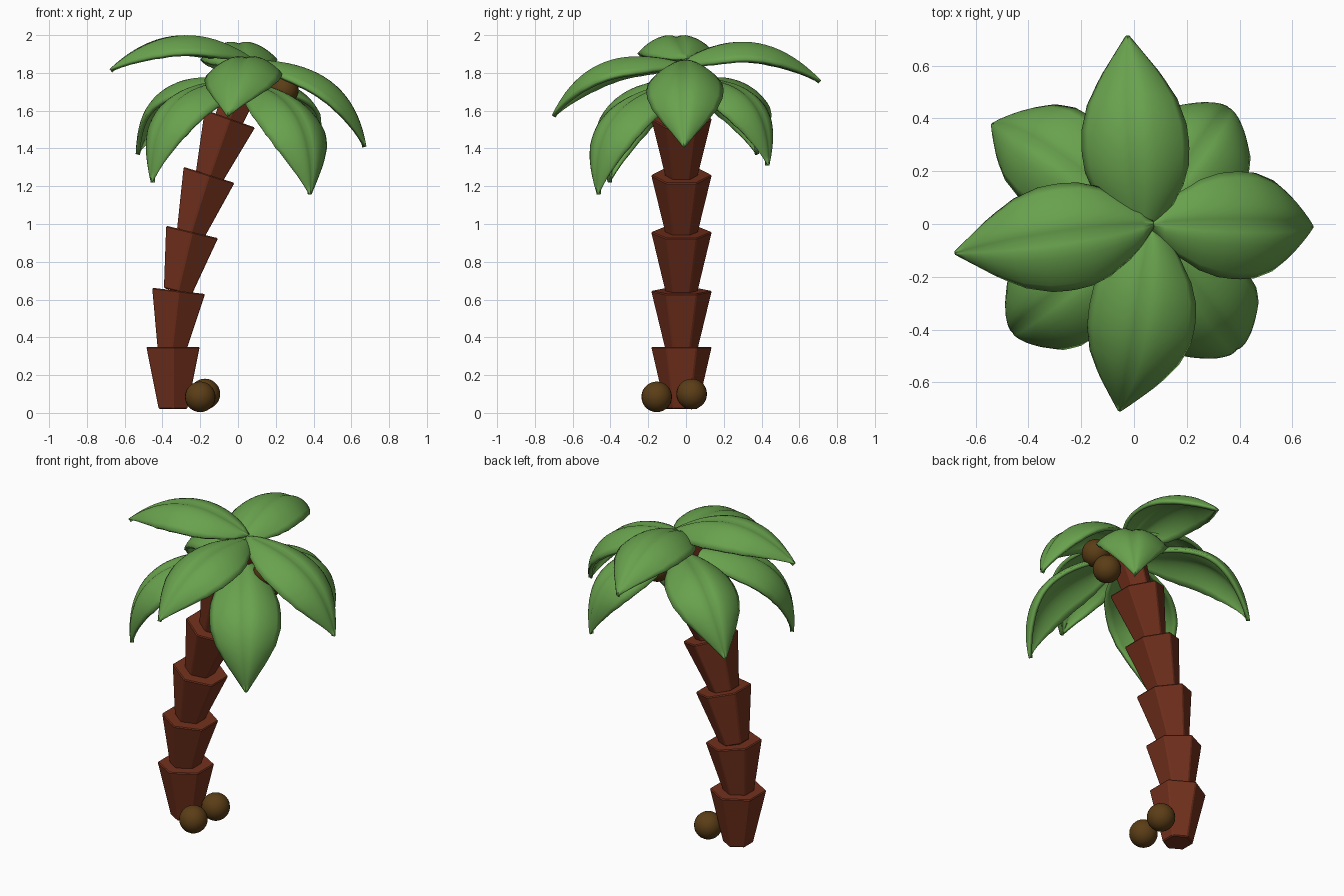
import bpy
from math import sin, cos, pi, radians, exp
from mathutils import Vector

if "Cube" in bpy.data.objects:
    bpy.data.objects.remove(bpy.data.objects["Cube"])


def material(name, color):
    m = bpy.data.materials.new(name)
    m.diffuse_color = (*color, 1)
    m.use_nodes = True
    m.node_tree.nodes["Principled BSDF"].inputs["Base Color"].default_value = m.diffuse_color
    return m


BARK = material("bark", (0.17, 0.03, 0.012))
GREEN = material("leaf_green", (0.14, 0.36, 0.075))
SHELL = material("coconut_brown", (0.105, 0.047, 0.008))


def mesh_object(name, verts, faces, mat):
    me = bpy.data.meshes.new(name)
    me.from_pydata(verts, [], faces)
    me.materials.append(mat)
    ob = bpy.data.objects.new(name, me)
    bpy.context.collection.objects.link(ob)
    return ob


# Trunk: flaring hexagonal segments, each leaning further towards +x
def trunk_segment(name, top_x, top_z, tilt, length, r_top=0.163, r_bottom=0.087):
    ring = [(sin(i * pi / 3), cos(i * pi / 3)) for i in range(5, -1, -1)]
    verts = [(x * r_bottom, y * r_bottom, -length) for x, y in ring]
    verts += [(x * r_top, y * r_top, 0) for x, y in ring]
    faces = [(i, (i + 1) % 6, (i + 1) % 6 + 6, i + 6) for i in range(6)]
    faces += [tuple(range(5, -1, -1)), tuple(range(6, 12))]
    ob = mesh_object(name, verts, faces, BARK)
    ob.location = (top_x, -0.024, top_z)
    ob.rotation_euler = (0, radians(tilt), 0)
    bevel = ob.modifiers.new("bevel", 'BEVEL')
    bevel.width = 0.006
    bevel.segments = 1


segments = [(-0.344, 0.35, 0, 0.33), (-0.314, 0.646, 6.7, 0.315),
            (-0.243, 0.958, 13.5, 0.325), (-0.153, 1.26, 17.5, 0.325),
            (-0.043, 1.558, 19.5, 0.325)]
for i, seg in enumerate(segments):
    trunk_segment(f"trunk_segment_{i + 1}", *seg)
trunk_segment("trunk_segment_6", 0.06, 1.82, 22, 0.30, r_top=0.115)


# Leaves: arched midrib, creased centre, drooping sides
OUTLINE = [(0, 0.02), (0.05, 0.08), (0.1, 0.12), (0.2, 0.172), (0.3, 0.197), (0.42, 0.205),
           (0.55, 0.2), (0.7, 0.172), (0.83, 0.118), (0.93, 0.055), (1, 0.008)]


def half_width(t):
    for (a, wa), (b, wb) in zip(OUTLINE, OUTLINE[1:]):
        if t <= b:
            return wa + (wb - wa) * (t - a) / (b - a)
    return OUTLINE[-1][1]


def leaf(name, base, tip, arch=0.29, shift=0.03, sway=0.0):
    base, tip = Vector(base), Vector(tip)
    chord = tip - base
    side = Vector((0, 0, 1)).cross(chord).normalized()
    ctrl = (base + tip) / 2 + chord.cross(side).normalized() * arch + chord * shift + side * sway
    rows, cols = 20, 16
    verts = []
    for i in range(rows + 1):
        t = i / rows
        mid = base * (1 - t) ** 2 + ctrl * 2 * t * (1 - t) + tip * t * t
        tangent = ((ctrl - base) * (1 - t) + (tip - ctrl) * t).normalized()
        up = tangent.cross(side).normalized()
        w = half_width(t)
        for j in range(cols + 1):
            s = 2 * j / cols - 1
            drop = 0.48 * w * abs(s) ** 2.3 + 0.06 * w * exp(-(s / 0.12) ** 2)
            verts.append(mid + side * (s * w) - up * drop)
    n = cols + 1
    faces = [(i * n + j, (i + 1) * n + j, (i + 1) * n + j + 1, i * n + j + 1)
             for i in range(rows) for j in range(cols)]
    ob = mesh_object(name, verts, faces, GREEN)
    solid = ob.modifiers.new("thickness", 'SOLIDIFY')
    solid.thickness = 0.022
    solid.offset = -1
    smooth(ob, 40)


def smooth(ob, angle):
    bpy.ops.object.select_all(action='DESELECT')
    ob.select_set(True)
    bpy.context.view_layer.objects.active = ob
    bpy.ops.object.shade_smooth_by_angle(angle=radians(angle))


# Upper ring of leaves
leaf("leaf_east", (0.065, 0, 1.87), (0.68, -0.01, 1.41), arch=0.335, shift=0.06)
leaf("leaf_north", (0.03, -0.06, 1.84), (-0.025, 0.715, 1.76), arch=0.335, shift=0)
leaf("leaf_west", (0.075, 0, 1.88), (-0.68, -0.11, 1.82), arch=0.305, shift=0)
leaf("leaf_south", (0.065, 0.0, 1.85), (-0.055, -0.71, 1.575), arch=0.325, sway=0.05)
# Lower ring of leaves
leaf("leaf_northeast", (0.06, 0.0, 1.77), (0.36, 0.44, 1.31), arch=0.40, shift=0.08)
leaf("leaf_northwest", (0.04, 0.0, 1.75), (-0.54, 0.38, 1.37), arch=0.42, shift=0.1, sway=-0.05)
leaf("leaf_southwest", (0.04, -0.02, 1.76), (-0.46, -0.41, 1.22), arch=0.47, shift=0.1)
leaf("leaf_southeast", (0.06, -0.03, 1.75), (0.385, -0.47, 1.155), arch=0.43, shift=0.1)

# Coconuts: two on the ground, two under the crown
for i, pos in enumerate([(-0.20, -0.155, 0.085), (-0.175, 0.03, 0.1),
                         (0.24, -0.05, 1.71), (0.2, 0.0, 1.60)]):
    bpy.ops.mesh.primitive_uv_sphere_add(segments=24, ring_count=14, radius=0.081, location=pos)
    nut = bpy.context.object
    nut.name = f"coconut_{i + 1}"
    nut.data.materials.append(SHELL)
    smooth(nut, 40)
